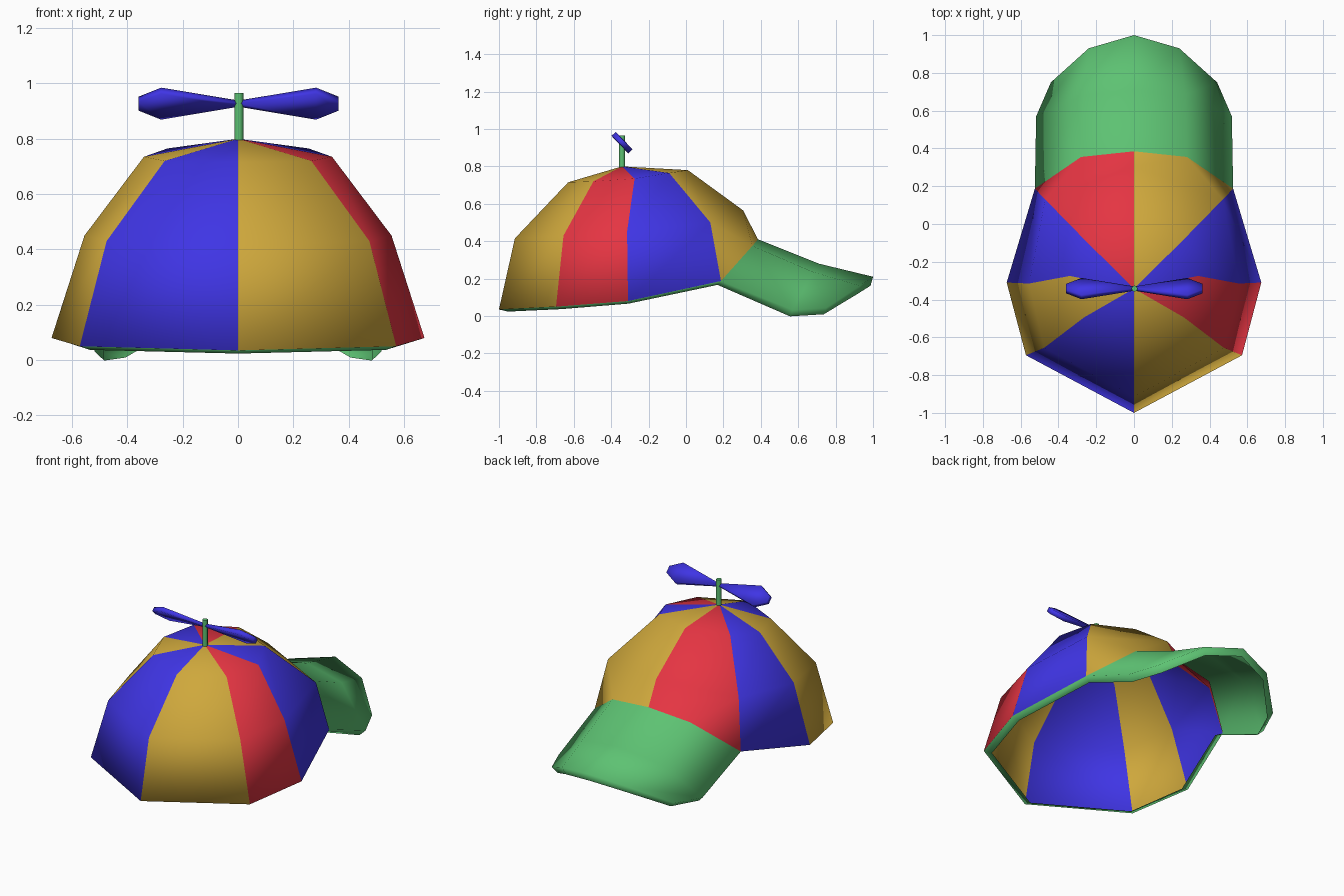
import bpy, math
from mathutils import Vector

if "Cube" in bpy.data.objects:
    bpy.data.objects.remove(bpy.data.objects["Cube"])


def material(name, rgb):
    m = bpy.data.materials.new(name)
    m.diffuse_color = (*rgb, 1)
    m.use_nodes = True
    m.node_tree.nodes["Principled BSDF"].inputs["Base Color"].default_value = m.diffuse_color
    return m


GOLD = material("gold", (0.62, 0.39, 0.045))
RED = material("red", (0.78, 0.035, 0.055))
BLUE = material("blue", (0.05, 0.035, 0.78))
GREEN = material("green", (0.11, 0.54, 0.17))


def build(name, verts, faces, mats, indices=None, lip=0):
    me = bpy.data.meshes.new(name)
    me.from_pydata(verts, [], faces)
    for m in mats:
        me.materials.append(m)
    if indices:
        for p, i in zip(me.polygons, indices):
            p.material_index = i
    ob = bpy.data.objects.new(name, me)
    bpy.context.collection.objects.link(ob)
    bpy.ops.object.select_all(action='DESELECT')
    bpy.context.view_layer.objects.active = ob
    ob.select_set(True)
    if lip:  # narrow strip folded inwards along the open edge
        s = ob.modifiers.new("lip", 'SOLIDIFY')
        s.thickness, s.offset, s.use_rim_only = lip, -1, True
        s.material_offset_rim = len(mats) - 1
        bpy.ops.object.modifier_apply(modifier=s.name)
    bpy.ops.object.shade_smooth()
    return ob


def flip(p):
    return (-p[0], p[1], p[2])


# Crown: seams from the -y end round to the +y end, rim to top; left side mirrored
seams = [
    [(0, -1.0, .035), (0, -.915, .415), (0, -.63, .715)],
    [(.572, -.695, .05), (.475, -.655, .43), (.265, -.495, .72)],
    [(.674, -.31, .08), (.555, -.315, .45), (.34, -.275, .735)],
    [(.525, .187, .187), (.47, .13, .50), (.255, -.09, .765)],
    [(0, .385, .41), (0, .305, .565), (0, .01, .78)],
]
seams += [[flip(p) for p in s] for s in seams[3:0:-1]]
verts = [p for s in seams for p in s]
apex, mid_r, mid_l = 24, 25, 26
brow = (.28, .355, .375)
verts += [(0, -.342, .80), brow, flip(brow)]
panel_colours = [0, 1, 2, 0, 1, 2, 0, 2]
faces, idx = [], []
for i, c in enumerate(panel_colours):
    a, b = 3 * i, 3 * ((i + 1) % 8)
    if i == 3:
        panel = [(a, mid_r, a + 1), (mid_r, b, b + 1, a + 1)]
    elif i == 4:
        panel = [(a, mid_l, b + 1, a + 1), (mid_l, b, b + 1)]
    else:
        panel = [(a, b, b + 1, a + 1)]
    panel += [(a + 1, b + 1, b + 2, a + 2), (a + 2, b + 2, apex)]
    faces += panel
    idx += [c] * len(panel)

# Brim: continues the sheet from the crown's front edge, left to right in each row
grid = [[15, mid_l, 12, mid_r, 9]]
for r in ([(0, .71, .28), (.27, .68, .235), (.518, .57, .032)],
          [(0, 1.0, .21), (.24, .93, .162), (.44, .75, .044)]):
    n = len(verts)
    verts += [flip(r[2]), flip(r[1]), r[0], r[1], r[2]]
    grid.append(list(range(n, n + 5)))
for lo, hi in zip(grid, grid[1:]):
    for k in range(4):
        faces.append((lo[k], lo[k + 1], hi[k + 1], hi[k]))
        idx.append(3)
build("cap", verts, faces, [GOLD, RED, BLUE, GREEN], idx, lip=.05)

# Stem
bpy.ops.mesh.primitive_cylinder_add(vertices=8, radius=.016, depth=.185, location=(.003, -.342, .873))
stem = bpy.context.object
stem.name = "propeller_stem"
stem.data.materials.append(GREEN)
bpy.ops.object.shade_smooth_by_angle(angle=math.radians(50))

# Propeller blades: tilted flat paddles, mirrored
hub = Vector((.002, -.342, .927))
wide, thin = Vector((0, -.69, .72)), Vector((0, .72, .69))
for side, name in ((1, "propeller_blade_right"), (-1, "propeller_blade_left")):
    verts = []
    for x, w, t in ((0, .008, .008), (.28, .065, .016), (.361, .022, .014)):
        for a, b in ((-1, -1), (1, -1), (1, 1), (-1, 1)):
            verts.append(hub + Vector((side * x, 0, 0)) + wide * w * a + thin * t * b)
    faces = [(3, 2, 1, 0), (8, 9, 10, 11)]
    for r in (0, 4):
        faces += [(r + k, r + (k + 1) % 4, r + 4 + (k + 1) % 4, r + 4 + k) for k in range(4)]
    # keep normals outward on both sides
    q = faces[2]
    m = (verts[q[1]] - verts[q[0]]).cross(verts[q[3]] - verts[q[0]])
    if m.dot(thin) > 0:
        faces = [f[::-1] for f in faces]
    build(name, verts, faces, [BLUE])
